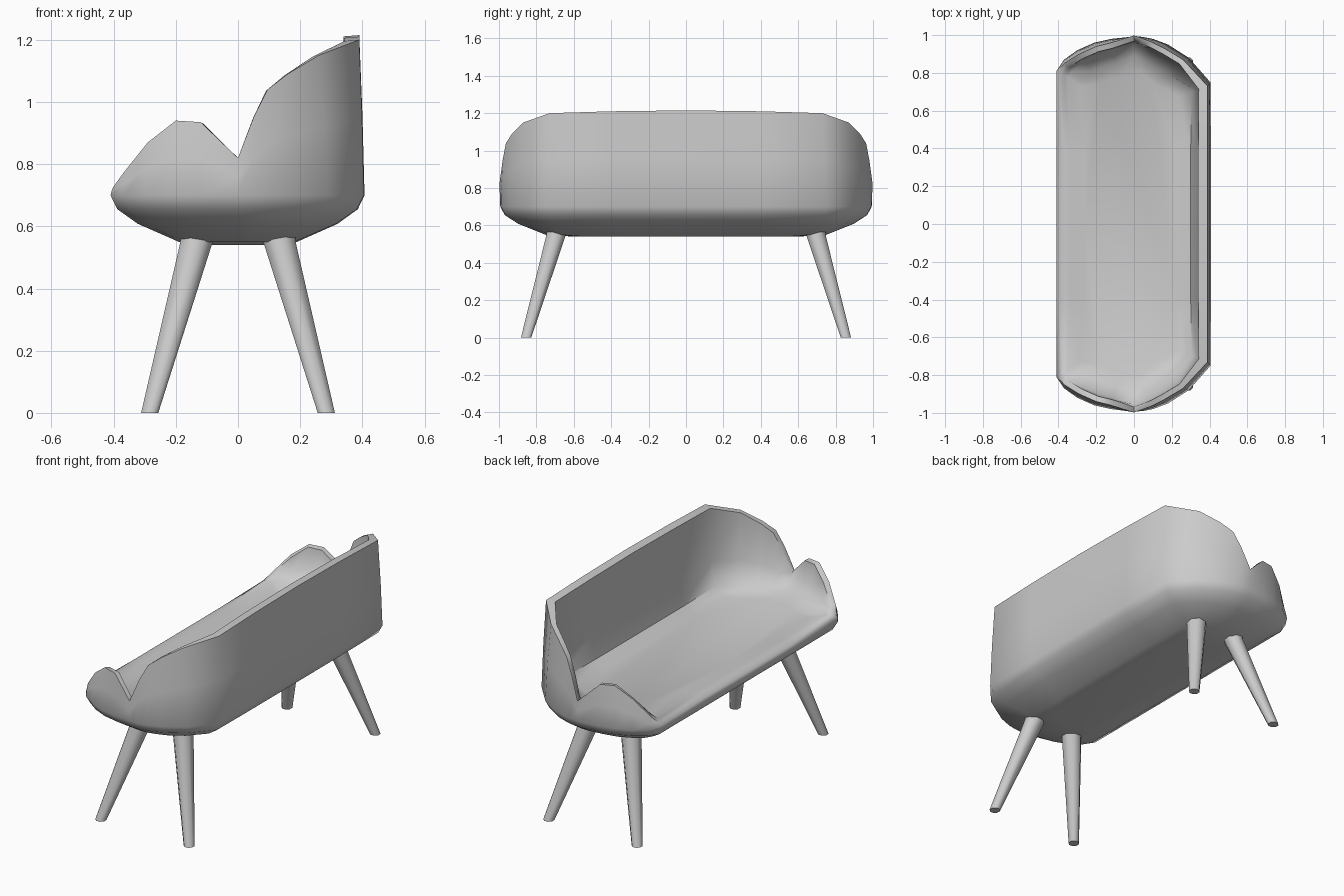
import bpy, bmesh
from mathutils import Vector

if "Cube" in bpy.data.objects:
    bpy.data.objects.remove(bpy.data.objects["Cube"])

# Half of the shell outline, back centre -> end -> front centre:
# (rim x, y, z, belt x, y, base x, y)
HALF = [
    (.39, 0, 1.215, .407, 0, .19, 0),
    (.39, .40, 1.21, .407, .40, .19, .40),
    (.39, .73, 1.20, .405, .75, .18, .67),
    (.26, .87, 1.15, .29, .88, .14, .71),
    (.16, .93, 1.09, .18, .95, .10, .73),
    (.095, .963, 1.04, .10, .98, .06, .74),
    (.05, .98, .95, .05, .99, .03, .75),
    (0, .998, .82, 0, .993, 0, .75),
    (-.12, .96, .935, -.12, .98, -.06, .74),
    (-.20, .94, .94, -.21, .96, -.11, .73),
    (-.29, .90, .87, -.30, .92, -.15, .71),
    (-.37, .85, .77, -.37, .87, -.18, .69),
    (-.402, .81, .725, -.41, .81, -.19, .66),
    (-.40, .40, .72, -.41, .40, -.19, .40),
    (-.40, 0, .72, -.41, 0, -.19, 0),
]


def section(s):
    """Cross-section of the shell wall, from underside over the rim to the seat."""
    rx, ry, rz, wx, wy, bx, by = s
    base, belt, rim = Vector((bx, by)), Vector((wx, wy)), Vector((rx, ry))
    inward = (base - belt).normalized()
    back = rx > .3
    t = .05 if back else .03
    seat = .09 if back else .11 if rx > -.35 else .06
    seat_z = min(.755, rz + .012)

    def at(p, z):
        return Vector((p.x, p.y, z))
    pts = [at(base * .8, .54)]
    pts += [at(base.lerp(belt, f), z) for f, z in ((0, .55), (.6, .608), (.9, .655), (1, .70))]
    pts += [at(belt.lerp(rim, .4), .70 + (rz - .70) * .5), at(rim, rz)]
    pts += [at(rim + inward * t, rz - .004 if rz > .8 else rz + .01),
            at(rim + inward * (t + .012), seat_z + max(0, rz - seat_z) * .3),
            at(rim + inward * seat, seat_z),
            at(rim + inward * (seat + .08), .725)]
    return pts


def finish(bm, name, angle):
    bmesh.ops.recalc_face_normals(bm, faces=bm.faces)
    mesh = bpy.data.meshes.new(name)
    bm.to_mesh(mesh)
    bm.free()
    ob = bpy.data.objects.new(name, mesh)
    bpy.context.collection.objects.link(ob)
    bpy.ops.object.select_all(action='DESELECT')
    bpy.context.view_layer.objects.active = ob
    ob.select_set(True)
    bpy.ops.object.shade_smooth_by_angle(angle=angle)
    return ob


def skin(bm, loops):
    """Join closed loops of points with quads and cap both ends."""
    rows = [[bm.verts.new(p) for p in loop] for loop in loops]
    n = len(rows[0])
    for a, b in zip(rows, rows[1:]):
        for i in range(n):
            j = (i + 1) % n
            bm.faces.new((a[i], a[j], b[j], b[i]))
    bm.faces.new(rows[0])
    bm.faces.new(rows[-1])


# Seat shell: back, arms, seat and underside in one skin
half = [section(s) for s in HALF]
other = [[Vector((p.x, -p.y, p.z)) for p in sec] for sec in half[-2:0:-1]]
bm = bmesh.new()
skin(bm, list(zip(*(half + other))))
finish(bm, "seat_shell", 1.0)

# Splayed tapered legs
unit = [(.92, .38), (.38, .92), (-.38, .92), (-.92, .38),
        (-.92, -.38), (-.38, -.92), (.38, -.92), (.92, -.38)]
rings = [(.284, .855, 0, .03), (.136, .697, .54, .056), (.122, .682, .60, .062)]
for sx, xname in ((1, "back"), (-1, "front")):
    for sy, yname in ((1, "left"), (-1, "right")):
        bm = bmesh.new()
        skin(bm, [[Vector((sx * (x + u * r), sy * (y + v * r), z)) for u, v in unit]
                  for x, y, z, r in rings])
        finish(bm, f"{xname}_{yname}_leg", .9)
